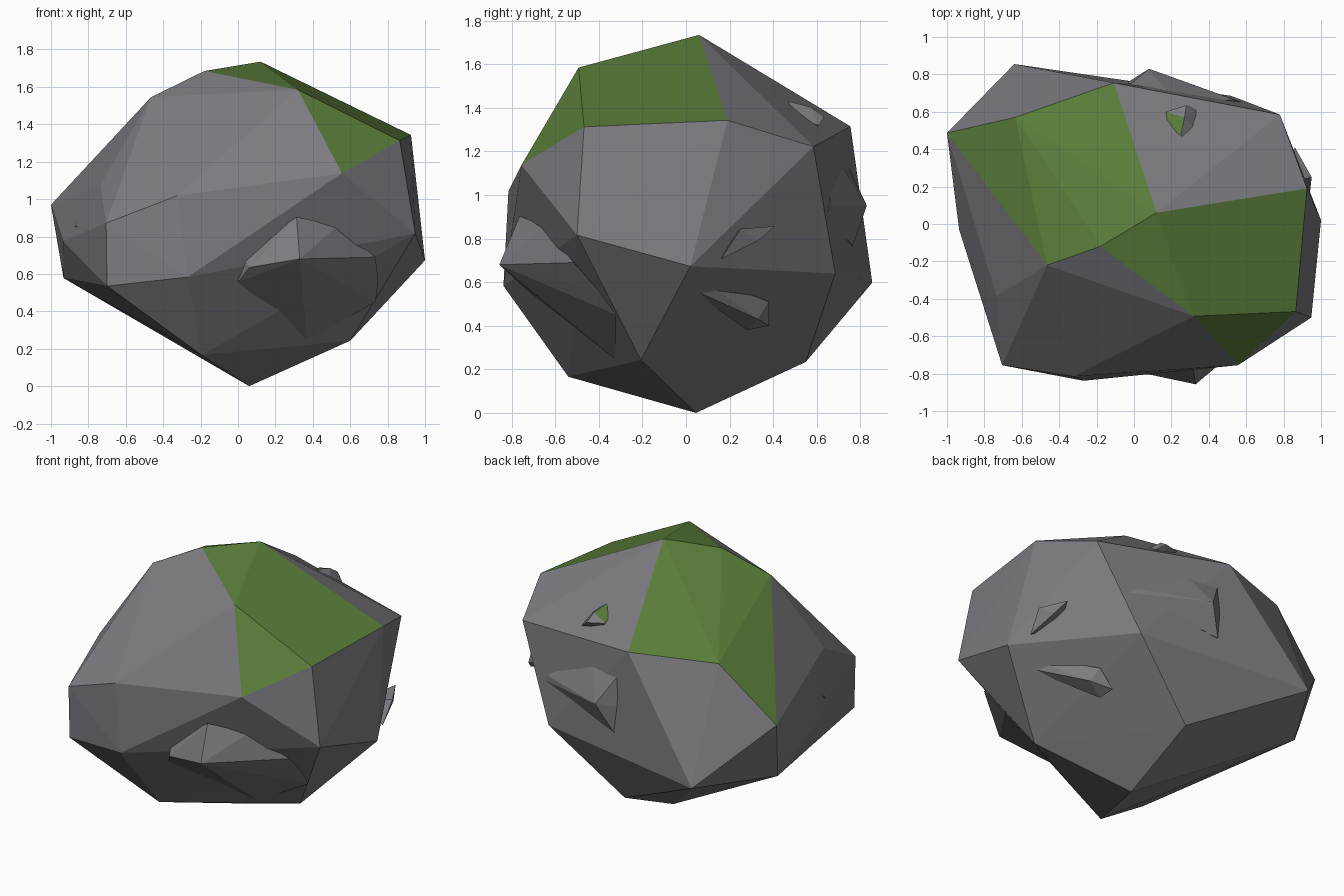
import bpy, bmesh

moss = bpy.data.materials.new("moss")
moss.diffuse_color = (0.10, 0.20, 0.04, 1)
stone = bpy.data.materials.new("stone")
stone.diffuse_color = (0.20, 0.20, 0.22, 1)


def chunk(name, points, is_moss=lambda ids, normal: False):
    """Faceted stone: the convex hull of a few corner points, with chosen faces mossy."""
    bm = bmesh.new()
    ids = {bm.verts.new(p): i for i, p in enumerate(points)}
    hull = bmesh.ops.convex_hull(bm, input=list(ids))
    moss_faces = []
    bmesh.ops.recalc_face_normals(bm, faces=bm.faces[:])
    for f in bm.faces:
        f.smooth = False
        f.material_index = int(is_moss({ids[v] for v in f.verts}, f.normal))
    bmesh.ops.delete(bm, geom=[v for v in bm.verts if not v.link_faces], context='VERTS')
    mesh = bpy.data.meshes.new(name)
    bm.to_mesh(mesh)
    bm.free()
    mesh.materials.append(stone)
    mesh.materials.append(moss)
    obj = bpy.data.objects.new(name, mesh)
    bpy.context.collection.objects.link(obj)
    return obj


# boulder: crown, shoulder, waist and foot corners
crown = [(0.12, 0.06, 1.735), (-0.18, -0.12, 1.685), (-0.465, -0.22, 1.545),
         (-1.0, 0.487, 0.97), (-0.635, 0.57, 1.31), (-0.107, 0.755, 1.315),
         (0.925, 0.19, 1.343), (0.865, -0.468, 1.313), (0.32, -0.493, 1.585),
         (0.556, -0.755, 1.138), (-0.735, -0.385, 1.075), (-0.705, -0.755, 0.872),
         (-0.325, -0.815, 1.018), (0.78, 0.585, 1.222)]
waist = [(0.948, -0.5, 0.816), (1.0, 0.02, 0.673), (0.52, 0.685, 0.64),
         (-0.64, 0.855, 0.598), (-0.935, -0.03, 0.775), (-0.933, 0.38, 0.578),
         (-0.70, -0.75, 0.535), (-0.27, -0.838, 0.583)]
foot = [(-0.195, -0.54, 0.166), (0.06, 0.046, 0.0), (0.60, -0.207, 0.243), (0.06, 0.55, 0.234)]

# moss patches, as groups of crown corners
patches = [{0, 1, 2, 3, 4, 5}, {0, 1, 6, 7, 8}, {7, 8, 9}, {10, 11, 12}]
chunk("boulder", crown + waist + foot,
      lambda ids, n: any(ids <= p for p in patches))

# embedded stones
chunk("front_stone", [(0.313, -0.763, 0.904), (0.53, -0.65, 0.855), (0.735, -0.515, 0.69),
                      (0.75, -0.40, 0.56), (0.735, -0.32, 0.45), (0.33, -0.857, 0.68),
                      (0.37, -0.325, 0.245), (0.02, -0.72, 0.70), (0.0, -0.72, 0.555),
                      (0.06, -0.80, 0.635)])
chunk("back_stone", [(0.08, 0.83, 0.952), (0.20, 0.68, 1.18), (0.58, 0.65, 0.91),
                     (0.55, 0.66, 0.95), (-0.01, 0.765, 0.765), (-0.03, 0.74, 1.14),
                     (-0.03, 0.76, 0.94), (0.2, 0.5, 0.95)])
chunk("right_stone", [(0.95, 0.25, 0.845), (0.86, 0.41, 0.857), (0.94, 0.16, 0.705),
                      (0.90, 0.33, 0.79), (0.75, 0.2, 0.8)])
chunk("lower_right_stone", [(0.58, 0.38, 0.51), (0.50, 0.28, 0.38), (0.485, 0.38, 0.40),
                            (0.87, 0.03, 0.64), (0.86, 0.0, 0.58), (0.62, 0.33, 0.43),
                            (0.74, 0.12, 0.63), (0.45, 0.2, 0.6)])
chunk("left_stone", [(-0.875, -0.20, 0.85), (-0.85, -0.18, 0.89), (-0.85, -0.23, 0.86),
                     (-0.78, -0.18, 0.86)])
chunk("top_stone", [(0.17, 0.60, 1.37), (0.18, 0.53, 1.39), (0.25, 0.47, 1.43),
                    (0.34, 0.48, 1.36), (0.33, 0.61, 1.32), (0.28, 0.635, 1.36),
                    (0.27, 0.57, 1.405), (0.24, 0.54, 1.25)],
      lambda ids, n: n.z > 0.85)
